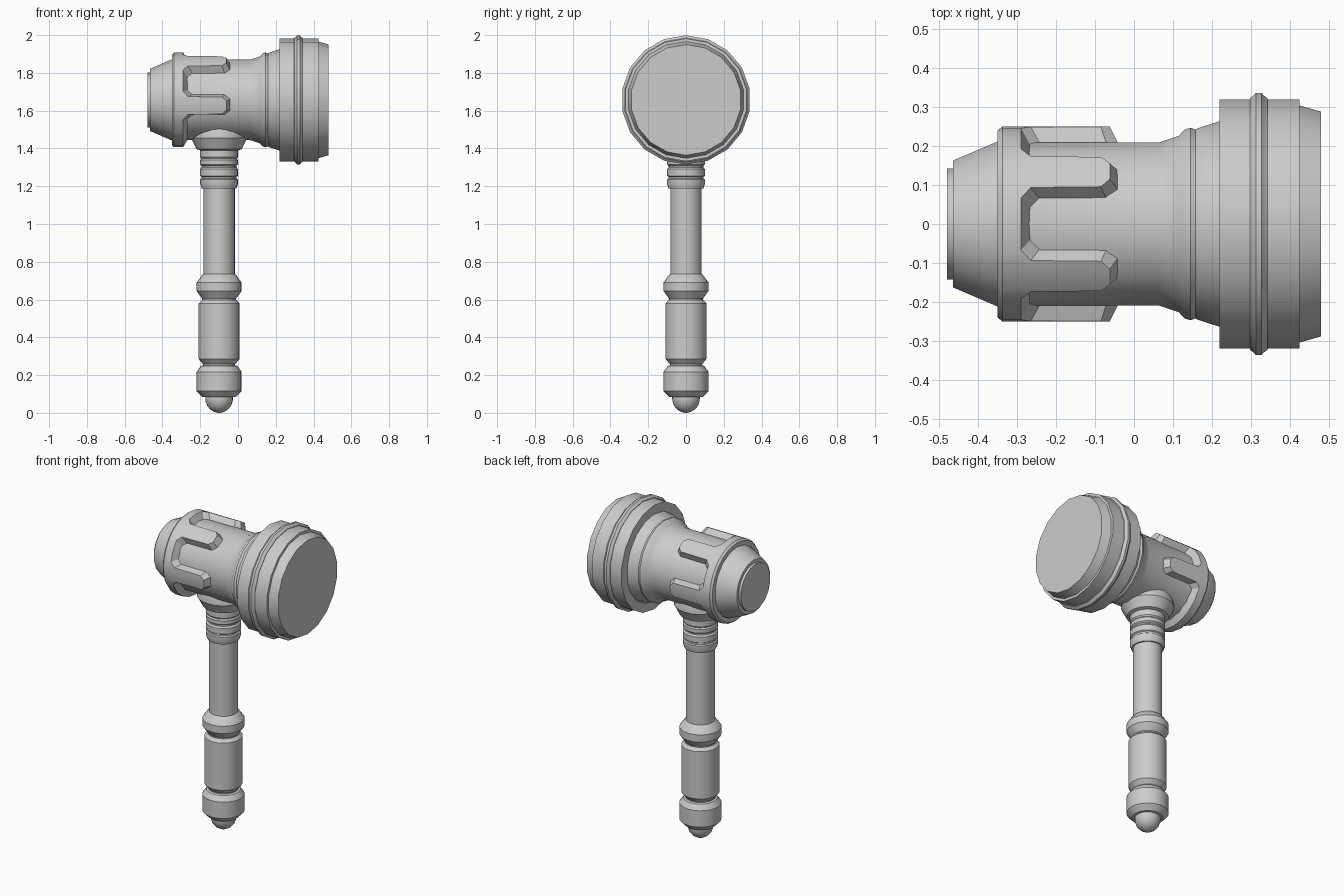
import bpy, math
from mathutils import Vector

if "Cube" in bpy.data.objects:
    bpy.data.objects.remove(bpy.data.objects["Cube"])

HEAD_Z = 1.657      # height of the head axis
HANDLE_X = -0.10    # handle offset along the head


def make_object(name, verts, faces, angle=32):
    mesh = bpy.data.meshes.new(name)
    mesh.from_pydata(verts, [], faces)
    obj = bpy.data.objects.new(name, mesh)
    bpy.context.collection.objects.link(obj)
    bpy.ops.object.select_all(action='DESELECT')
    obj.select_set(True)
    bpy.context.view_layer.objects.active = obj
    bpy.ops.object.mode_set(mode='EDIT')
    bpy.ops.mesh.select_all(action='SELECT')
    bpy.ops.mesh.normals_make_consistent(inside=False)
    bpy.ops.object.mode_set(mode='OBJECT')
    bpy.ops.object.shade_smooth_by_angle(angle=math.radians(angle))
    return obj


def on_head(x, r, deg):
    """Point on the head: distance along its axis, radius, angle from the top."""
    a = math.radians(deg)
    return Vector((x, -r * math.sin(a), HEAD_Z + r * math.cos(a)))


def on_handle(z, r, deg):
    a = math.radians(deg)
    return Vector((HANDLE_X + r * math.sin(a), -r * math.cos(a), z))


def lathe(name, profile, place, sides):
    verts = [place(p, r, 360 * i / sides) for p, r in profile for i in range(sides)]
    faces = [(k * sides + i, k * sides + (i + 1) % sides,
              (k + 1) * sides + (i + 1) % sides, (k + 1) * sides + i)
             for k in range(len(profile) - 1) for i in range(sides)]
    last = (len(profile) - 1) * sides
    faces += [tuple(range(sides)), tuple(range(last, last + sides))]
    return make_object(name, verts, faces)


# Head: small striking end, barrel and flare
lathe("head_barrel", [
    (-0.48, 0.145), (-0.465, 0.145), (-0.465, 0.165), (-0.35, 0.215), (-0.30, 0.213),
    (0.065, 0.213), (0.115, 0.230), (0.130, 0.246), (0.145, 0.251), (0.158, 0.246),
    (0.165, 0.250), (0.22, 0.268), (0.25, 0.268)], on_head, 18)

# Large striking drum and its raised ring
lathe("striking_drum", [
    (0.22, 0.25), (0.22, 0.325), (0.425, 0.325), (0.425, 0.309), (0.48, 0.293)], on_head, 18)
lathe("drum_ring", [
    (0.295, 0.31), (0.298, 0.328), (0.308, 0.336), (0.313, 0.342), (0.327, 0.342),
    (0.332, 0.336), (0.342, 0.328), (0.345, 0.31)], on_head, 18)

# Clasp: band round the barrel with four bevelled fingers
# (top angle, top x, floor angle, floor x) for half a finger, from slot to tip
half = [(17.5, -0.29, 22, -0.265), (11, -0.265, 15.5, -0.24),
        (10.5, -0.085, 15.2, -0.07), (5.5, -0.062, 8.5, -0.04)]
finger = ([(-t, x, -f, y) for t, x, f, y in half] + [(0, -0.062, 0, -0.04)] + half[::-1])
columns = []
for centre in (33, 97, 263, 327):
    columns += [(centre + t, x, centre + f, y) for t, x, f, y in finger]
columns += [(a, -0.29, a, -0.265) for a in (0, 65, 133, 148, 164, 180, 196, 212, 227, 295)]
columns.sort()
verts, faces, n = [], [], len(columns)
for top, x_top, floor, x_floor in columns:
    verts += [on_head(-0.35, 0.205, top), on_head(-0.35, 0.24, top),
              on_head(-0.338, 0.25, top), on_head(x_top, 0.25, top),
              on_head(x_floor, 0.206, floor)]
for i in range(n):
    a, b = i * 5, (i + 1) % n * 5
    faces += [(a + k, b + k, b + (k + 1) % 5, a + (k + 1) % 5) for k in range(5)]
make_object("head_clasp", verts, faces, 25)

# Handle: rounded tip, pommel, grip, guard and shaft
tip = [(0.075 - 0.075 * math.cos(math.radians(a)), 0.073 * math.sin(math.radians(a)))
       for a in (4, 20, 40, 60, 80, 90)]
lathe("handle", tip + [
    (0.083, 0.073), (0.083, 0.088), (0.115, 0.119), (0.217, 0.119), (0.248, 0.097),
    (0.252, 0.085), (0.258, 0.085), (0.285, 0.108), (0.58, 0.108), (0.598, 0.090),
    (0.605, 0.090), (0.645, 0.119), (0.690, 0.119), (0.730, 0.090), (0.735, 0.083),
    (1.25, 0.083)], on_handle, 24)

# Ribbed sleeve at the top of the shaft
lathe("ribbed_sleeve", [
    (1.188, 0.08), (1.188, 0.092), (1.212, 0.100), (1.235, 0.100), (1.240, 0.093),
    (1.250, 0.093), (1.255, 0.100), (1.290, 0.100), (1.300, 0.092), (1.308, 0.092),
    (1.315, 0.100), (1.338, 0.100), (1.346, 0.094), (1.354, 0.100), (1.40, 0.100)],
    on_handle, 24)

# Flared socket joining handle and head
lathe("head_socket", [
    (1.388, 0.095), (1.396, 0.119), (1.438, 0.140), (1.455, 0.150), (1.50, 0.146),
    (1.56, 0.12)], on_handle, 24)
